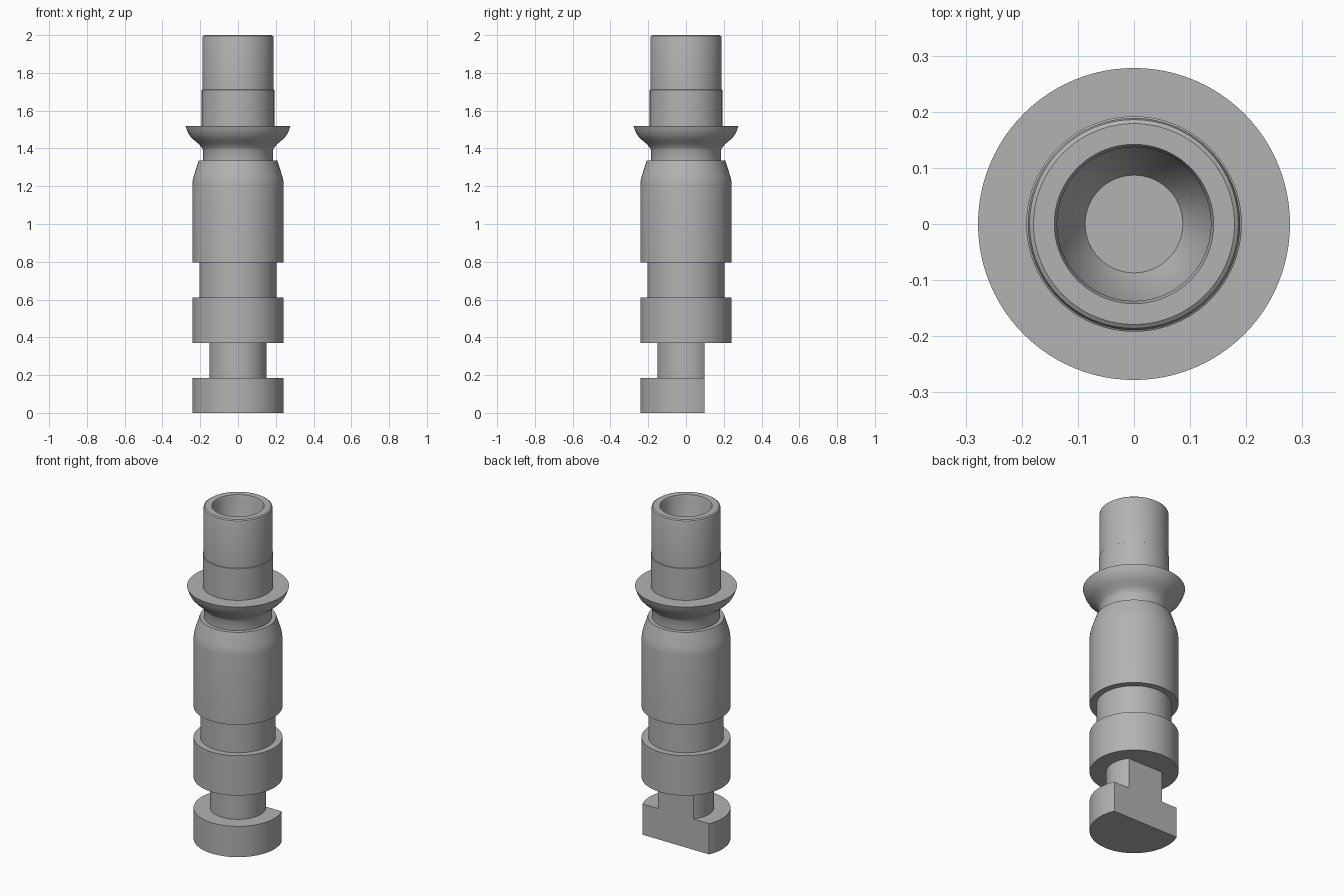
import bpy, bmesh, math

cube = bpy.data.objects.get("Cube")
if cube:
    bpy.data.objects.remove(cube, do_unlink=True)

SEGMENTS = 96

grey = bpy.data.materials.new("satin grey")
grey.use_nodes = True
colour = (0.45, 0.45, 0.45, 1)
grey.diffuse_color = colour
grey.node_tree.nodes["Principled BSDF"].inputs["Base Color"].default_value = colour


def lathe(name, profile, flat_y=None):
    """Spin an (r, z) profile about z, optionally cutting a flat on the back."""
    bm = bmesh.new()
    verts = [bm.verts.new((r, 0, z)) for r, z in profile]
    edges = [bm.edges.new(pair) for pair in zip(verts, verts[1:])]
    bmesh.ops.spin(bm, geom=verts + edges, cent=(0, 0, 0), axis=(0, 0, 1),
                   angle=math.tau, steps=SEGMENTS, use_duplicate=False)
    bmesh.ops.remove_doubles(bm, verts=bm.verts, dist=0.0001)
    if flat_y is not None:
        cut = bmesh.ops.bisect_plane(
            bm, geom=bm.verts[:] + bm.edges[:] + bm.faces[:], dist=0.0001,
            plane_co=(0, flat_y, 0), plane_no=(0, 1, 0), clear_outer=True)
        rim = [e for e in cut["geom_cut"] if isinstance(e, bmesh.types.BMEdge)]
        bmesh.ops.contextual_create(bm, geom=rim)
    bmesh.ops.recalc_face_normals(bm, faces=bm.faces)
    mesh = bpy.data.meshes.new(name)
    bm.to_mesh(mesh)
    bm.free()
    mesh.materials.append(grey)
    obj = bpy.data.objects.new(name, mesh)
    bpy.context.collection.objects.link(obj)
    bpy.ops.object.select_all(action="DESELECT")
    obj.select_set(True)
    bpy.context.view_layer.objects.active = obj
    bpy.ops.object.shade_smooth_by_angle(angle=math.radians(32))
    return obj


# T-shaped foot with a flat back
lathe("foot", [(0, 0), (0.242, 0), (0.242, 0.185), (0.152, 0.185),
               (0.152, 0.37), (0, 0.37)], flat_y=0.097)

# Collar, groove and shouldered body
lathe("body", [(0, 0.37), (0.242, 0.37), (0.242, 0.61), (0.205, 0.61),
               (0.205, 0.795), (0.242, 0.795), (0.242, 1.21), (0.239, 1.235),
               (0.232, 1.262), (0.208, 1.335), (0.185, 1.335), (0, 1.335)])

# Neck flaring into a flat-topped flange
lathe("flange", [(0, 1.335), (0.185, 1.335), (0.185, 1.39), (0.193, 1.407),
                 (0.21, 1.425), (0.235, 1.446), (0.256, 1.468),
                 (0.27, 1.495), (0.278, 1.52), (0, 1.52)])

# Hollow tube with rounded lip and a bore with a tapered floor
lathe("tube", [(0, 1.52), (0.192, 1.52), (0.192, 1.71), (0.189, 1.712),
               (0.189, 1.985), (0.186, 1.995), (0.179, 2.0), (0.142, 2.0),
               (0.137, 1.985), (0.137, 1.64), (0.087, 1.56), (0, 1.56)])
